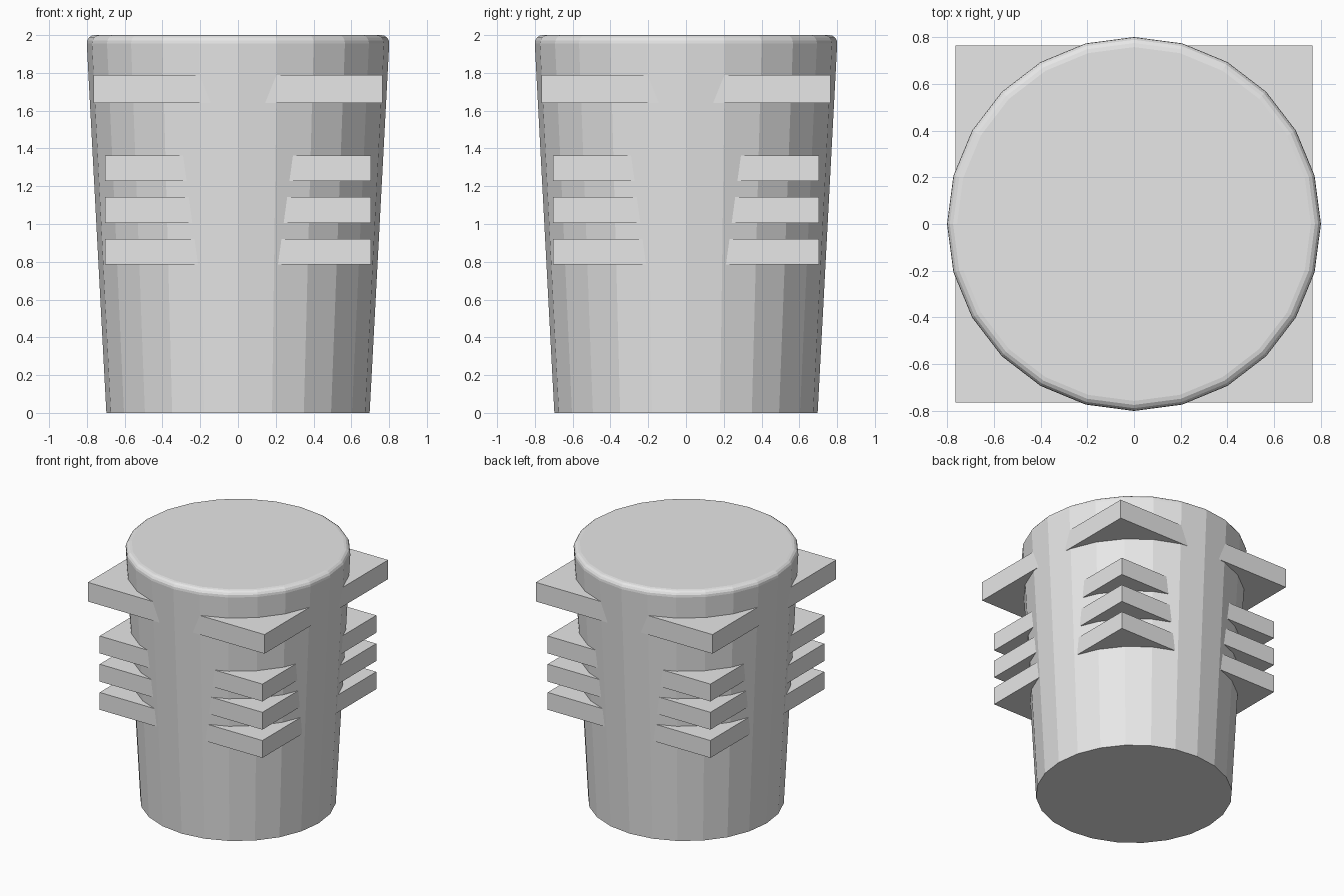
import bpy, bmesh
from math import radians
from mathutils import Matrix

default_cube = bpy.data.objects.get("Cube")
if default_cube:
    bpy.data.objects.remove(default_cube, do_unlink=True)

grey = bpy.data.materials.new("light grey")
grey.use_nodes = True
color = (0.8, 0.8, 0.8, 1)
grey.diffuse_color = color
grey.node_tree.nodes["Principled BSDF"].inputs["Base Color"].default_value = color


def add_object(name, bm):
    mesh = bpy.data.meshes.new(name)
    bm.to_mesh(mesh)
    bm.free()
    mesh.materials.append(grey)
    obj = bpy.data.objects.new(name, mesh)
    bpy.context.collection.objects.link(obj)
    return obj


# Tapered body with a vertex on each axis and a softened upper rim
HEIGHT = 2.0
bm = bmesh.new()
bmesh.ops.create_cone(bm, cap_ends=True, segments=24, radius1=0.697,
                      radius2=0.803, depth=HEIGHT,
                      matrix=Matrix.Translation((0, 0, HEIGHT / 2)))
rim = [e for e in bm.edges if all(v.co.z > HEIGHT - 0.01 for v in e.verts)]
bmesh.ops.bevel(bm, geom=rim, offset=0.045, offset_type='OFFSET',
                segments=4, profile=0.5, affect='EDGES')
add_object("tapered_body", bm)


# Square plates running through the body, so only their corners stick out
def add_plate(name, half_width, bottom, top):
    bm = bmesh.new()
    size = Matrix.Diagonal((2 * half_width, 2 * half_width, top - bottom, 1))
    place = Matrix.Translation((0, 0, (bottom + top) / 2))
    bmesh.ops.create_cube(bm, size=1, matrix=place @ size)
    add_object(name, bm)


add_plate("upper_plate", 0.765, 1.64, 1.79)
for i, name in enumerate(("low_plate", "middle_plate", "high_plate")):
    bottom = 0.785 + 0.221 * i
    add_plate(name, 0.705, bottom, bottom + 0.136)
